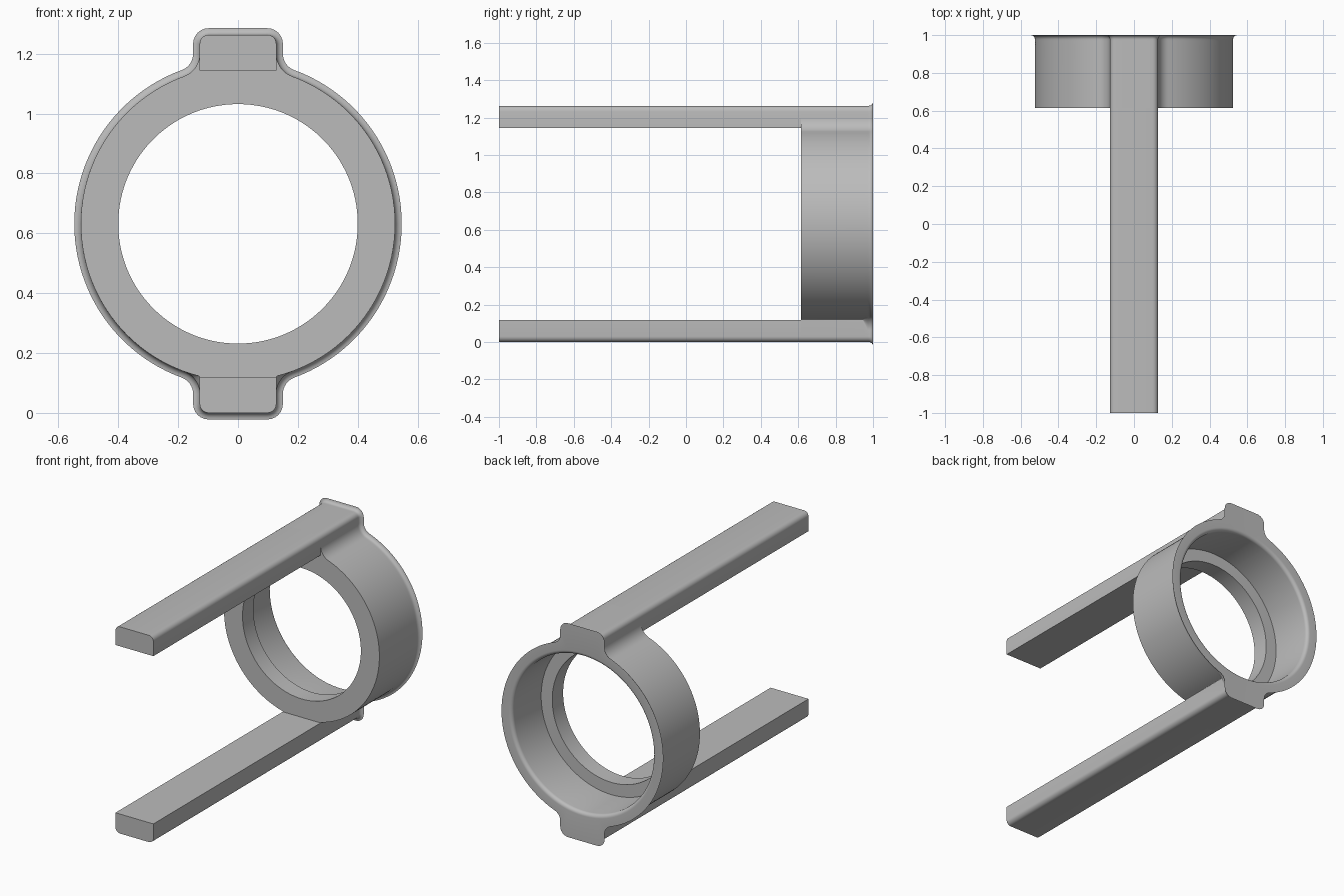
import bpy, bmesh, math
from math import sin, cos, pi

cube = bpy.data.objects.get("Cube")
if cube:
    bpy.data.objects.remove(cube, do_unlink=True)

ZC = 0.6315              # ring axis height, also half the total height
R, BORE, LIP = 0.525, 0.475, 0.40
W, CORNER, FILLET = 0.128, 0.03, 0.08
FRONT, BACK, LEDGE = 0.615, 1.0, 0.72
ROUND = 0.022

grey = bpy.data.materials.new("Plain grey")
grey.use_nodes = True
grey.diffuse_color = (0.5, 0.5, 0.5, 1)
grey.node_tree.nodes["Principled BSDF"].inputs["Base Color"].default_value = (0.5, 0.5, 0.5, 1)


def arc(cx, cz, r, a0, a1, n):
    return [(cx + r * cos(a0 + (a1 - a0) * i / n), cz + r * sin(a0 + (a1 - a0) * i / n))
            for i in range(n + 1)]


def tab(f):
    """Half of a tab from its middle to the ring, plus the angle where it meets the ring."""
    cx = W + f
    cz = math.sqrt((R + f) ** 2 - cx ** 2)
    a = math.atan2(cz, cx)
    pts = [(x * W, ZC) for x in (0, 0.25, 0.5)]
    pts += arc(W - CORNER, ZC - CORNER, CORNER, pi / 2, 0, 6)
    pts += arc(cx, cz, f, pi, pi + a, 10)
    return pts, a


def outline(f_bottom, inset=0.0):
    """Closed outline of ring and tabs, clockwise from the top middle."""
    top, a = tab(FILLET)
    low, b = tab(f_bottom)
    half = top + arc(0, 0, R, a, -b, 48)[1:-1] + [(x, -z) for x, z in reversed(low)]
    pts = half + [(-x, z) for x, z in reversed(half[1:-1])]
    out = []
    for i, (x, z) in enumerate(pts):
        (px, pz), (nx, nz) = pts[i - 1], pts[(i + 1) % len(pts)]
        tx, tz = nx - px, nz - pz
        d = math.hypot(tx, tz)
        out.append((x + tz / d * -inset, z + tx / d * inset))
    return out


def finish(bm, name):
    bmesh.ops.recalc_face_normals(bm, faces=bm.faces)
    mesh = bpy.data.meshes.new(name)
    bm.to_mesh(mesh)
    bm.free()
    mesh.materials.append(grey)
    ob = bpy.data.objects.new(name, mesh)
    bpy.context.collection.objects.link(ob)
    bpy.ops.object.select_all(action='DESELECT')
    ob.select_set(True)
    bpy.context.view_layer.objects.active = ob
    bpy.ops.object.shade_smooth_by_angle(angle=math.radians(32))
    return ob


def loft(sections, name, closed):
    bm = bmesh.new()
    loops = [[bm.verts.new((x, y, z + ZC)) for x, z in pts] for pts, y in sections]
    pairs = list(zip(loops, loops[1:]))
    if closed:
        pairs.append((loops[-1], loops[0]))
    else:
        bm.faces.new(loops[0])
        bm.faces.new(loops[-1])
    for a, b in pairs:
        for i in range(len(a)):
            bm.faces.new((a[i - 1], a[i], b[i], b[i - 1]))
    return finish(bm, name)


# Ring with tabs: outer skin, rounded back rim, bore, ledge and front lip
full = outline(FILLET)
angles = [math.atan2(z, x) for x, z in full]


def circle(r):
    return [(r * cos(a), r * sin(a)) for a in angles]


sections = [(outline(0.004), FRONT), (outline(0.004), 0.945),
            (outline(0.04), 0.957), (full, 0.97)]
for i in range(7):
    t = pi / 2 * i / 6
    sections.append((outline(FILLET, ROUND * (1 - cos(t))), BACK - ROUND * (1 - sin(t))))
for i in range(7):
    t = pi / 2 * i / 6
    sections.append((circle(BORE + ROUND * (1 - sin(t))), BACK - ROUND * (1 - cos(t))))
sections += [(circle(BORE), LEDGE), (circle(LIP), LEDGE), (circle(LIP), FRONT)]
loft(sections, "ring_with_tabs", True)

# Long arms: bars with rounded outer corners
INNER = ZC - 0.119
for name, s in (("top_arm", 1), ("bottom_arm", -1)):
    right = arc(W - CORNER, ZC - CORNER, CORNER, pi / 2, 0, 6) + [(W, INNER)]
    prof = right + [(-x, z) for x, z in reversed(right)]
    prof = [(x, s * z) for x, z in prof]
    loft([(prof, -1.0), (prof, FRONT)], name, False)
